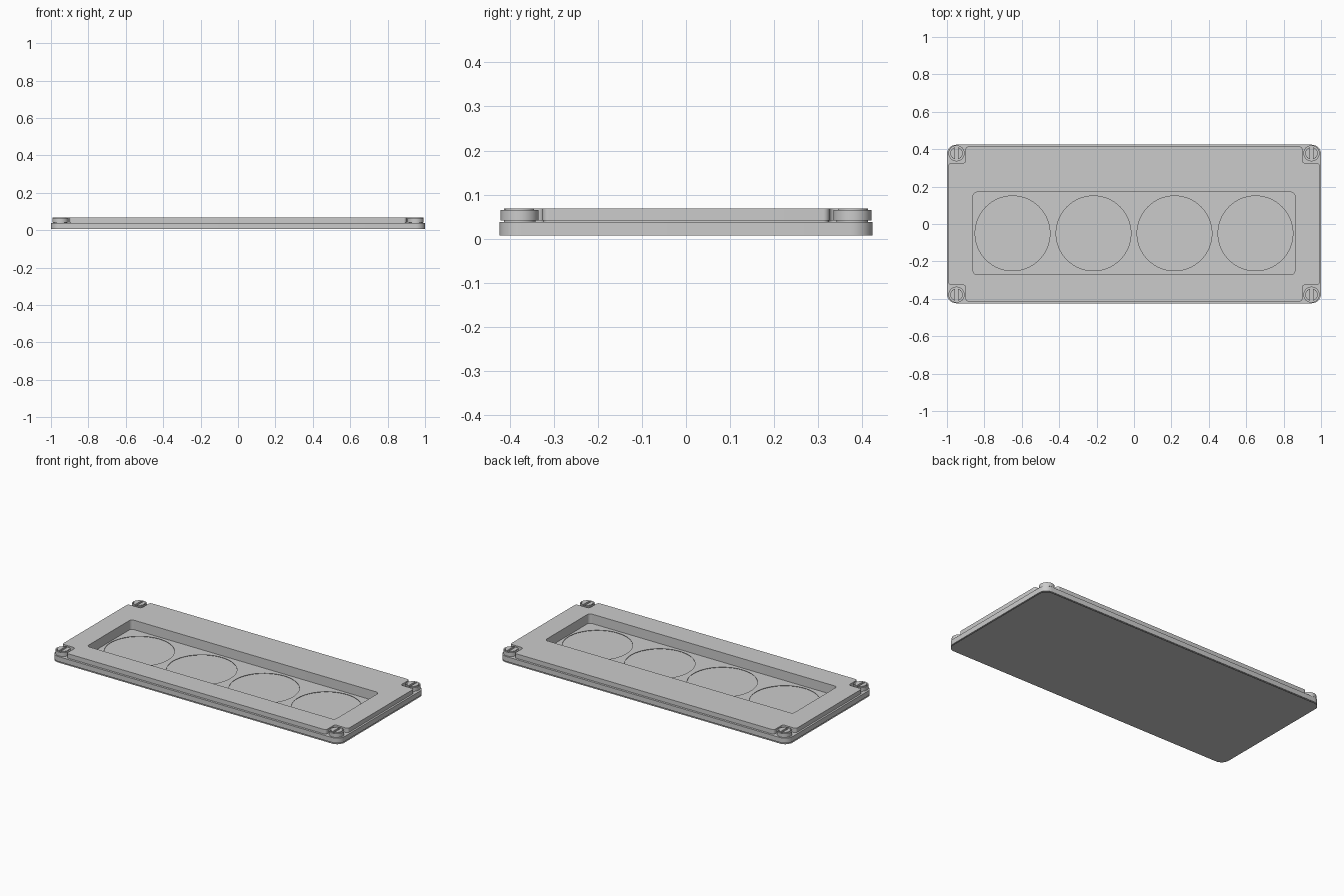
import bpy
from math import cos, sin, pi, acos
from mathutils import Vector

cube = bpy.data.objects.get("Cube")
if cube:
    bpy.data.objects.remove(cube, do_unlink=True)

GREY = (0.6, 0.6, 0.6, 1)
mat = bpy.data.materials.new("light_grey")
mat.use_nodes = True
mat.diffuse_color = GREY
mat.node_tree.nodes["Principled BSDF"].inputs["Base Color"].default_value = GREY


def fillet(points, radius, steps=8):
    """Round every corner of a closed polygon."""
    out = []
    for i, p in enumerate(points):
        p = Vector(p)
        a = p + (Vector(points[i - 1]) - p).normalized() * radius
        b = p + (Vector(points[(i + 1) % len(points)]) - p).normalized() * radius
        c = a + b - p
        for k in range(steps + 1):
            t = k / steps * pi / 2
            out.append(c + (a - c) * cos(t) + (b - c) * sin(t))
    return out


def rect(x0, x1, y0, y1, radius):
    return fillet([(x0, y0), (x1, y0), (x1, y1), (x0, y1)], radius)


def arc(x, y, r, start=0, end=2 * pi, steps=48, closed=True):
    n = steps if closed else steps + 1
    return [Vector((x + r * cos(start + (end - start) * k / steps),
                    y + r * sin(start + (end - start) * k / steps))) for k in range(n)]


def plate(name, loops, z0, z1):
    """Flat plate from an outline plus optional hole outlines."""
    curve = bpy.data.curves.new(name, "CURVE")
    curve.dimensions = "2D"
    curve.fill_mode = "BOTH"
    curve.extrude = (z1 - z0) / 2
    for loop in loops:
        spline = curve.splines.new("POLY")
        spline.points.add(len(loop) - 1)
        for point, co in zip(spline.points, loop):
            point.co = (co.x, co.y, 0, 1)
        spline.use_cyclic_u = True
    curve.materials.append(mat)
    obj = bpy.data.objects.new(name, curve)
    obj.location.z = (z0 + z1) / 2
    bpy.context.collection.objects.link(obj)
    bpy.ops.object.select_all(action="DESELECT")
    obj.select_set(True)
    bpy.context.view_layer.objects.active = obj
    bpy.ops.object.convert(target="MESH")
    bpy.ops.object.shade_smooth_by_angle()
    return bpy.context.object


# Shared outlines
outline = rect(-1, 1, -0.424, 0.424, 0.05)
window = rect(-0.86, 0.86, -0.27, 0.17, 0.02)
circles = [arc((i - 1.5) * 0.433, -0.05, 0.2, steps=64) for i in range(4)]

# Base: backing sheet, thin floor with round openings, and surrounding body
plate("backing_sheet", [outline], 0.0, 0.0004)
plate("base_floor", [outline] + circles, 0.007, 0.009)
plate("base_body", [outline, window], 0.009, 0.038)

# Lid with a notch at each corner
X, Y, NX, NY = 0.992, 0.414, 0.9, 0.326
quarter = [(X, NY), (NX, NY), (NX, Y)]
corners = (quarter
           + [(-x, y) for x, y in reversed(quarter)]
           + [(-x, -y) for x, y in quarter]
           + [(x, -y) for x, y in reversed(quarter)])
plate("lid_seal", [fillet([(x * 0.996, y * 0.992) for x, y in corners], 0.012), window],
      0.038, 0.041)
plate("lid", [fillet(corners, 0.014), window], 0.041, 0.068)

# Corner screws: collar and slotted head
HEAD, SLOT = 0.033, 0.007
gap = acos(SLOT / HEAD)
for sx, side in ((1, "left"), (-1, "right")):
    for sy, end in ((-1, "front"), (1, "back")):
        x, y = sx * 0.949, sy * 0.378
        tag = f"{end}_{side}"
        plate("screw_stem_" + tag, [arc(x, y, 0.036)], 0.038, 0.041)
        plate("screw_collar_" + tag,
              [arc(x, y, 0.043), arc(x, y, HEAD + 0.003)], 0.041, 0.065)
        plate("screw_core_" + tag, [arc(x, y, HEAD + 0.003)], 0.041, 0.058)
        halves = [arc(x, y, HEAD, a - gap, a + gap, 20, False) for a in (0, pi)]
        plate("screw_head_" + tag, halves, 0.058, 0.068)
